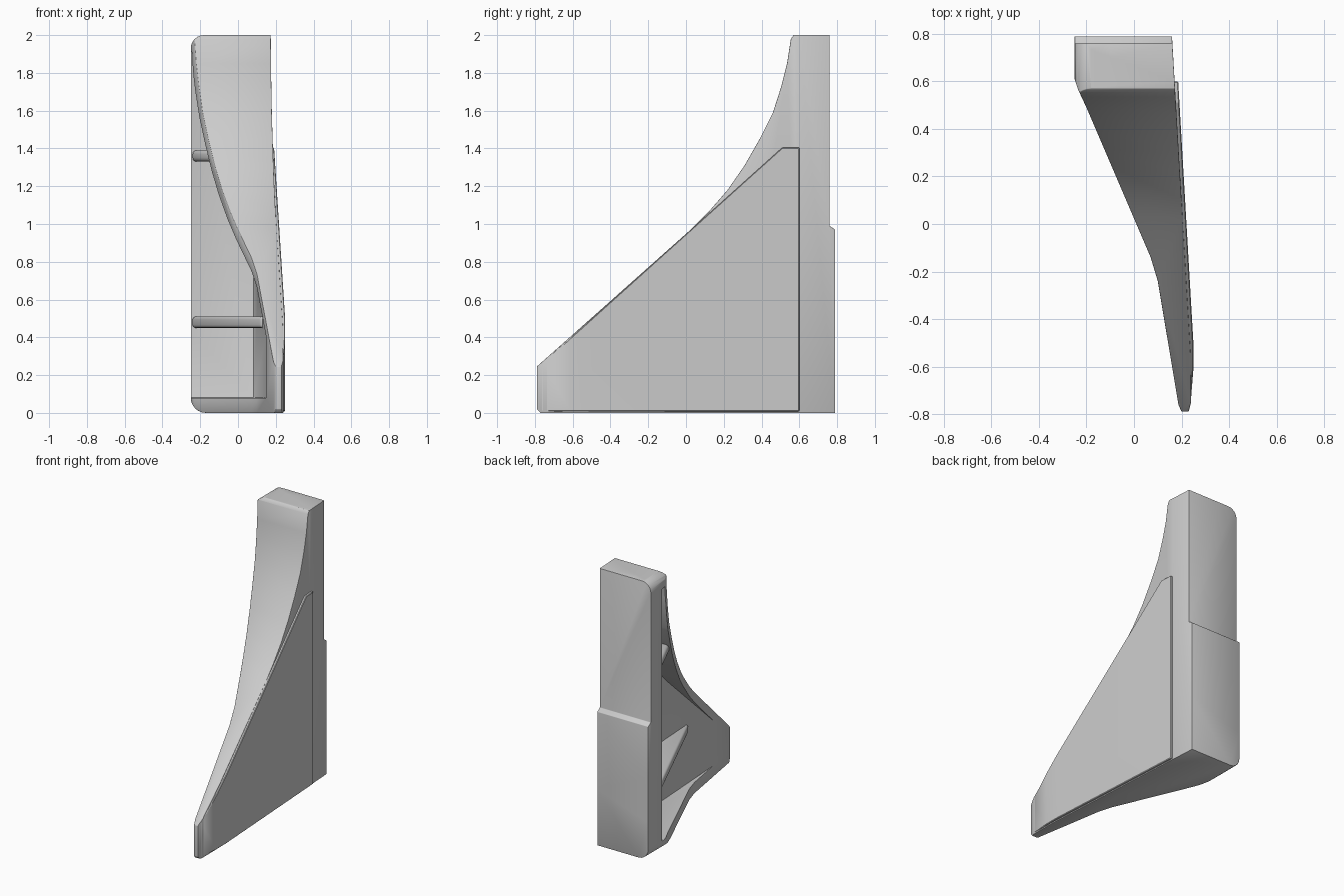
import bpy, bmesh
from math import radians, sin, cos, pi

cube = bpy.data.objects.get("Cube")
if cube:
    bpy.data.objects.remove(cube, do_unlink=True)

grey = bpy.data.materials.new("light_grey")
grey.use_nodes = True
colour = (0.6, 0.6, 0.6, 1)
grey.diffuse_color = colour
grey.node_tree.nodes["Principled BSDF"].inputs["Base Color"].default_value = colour


def prism(name, outline, axis, low, high):
    """Extrude a closed 2D outline along the given axis."""
    place = {"x": lambda a, b, d: (d, a, b),
             "y": lambda a, b, d: (a, d, b),
             "z": lambda a, b, d: (a, b, d)}[axis]
    bm = bmesh.new()
    face = bm.faces.new([bm.verts.new(place(a, b, low)) for a, b in outline])
    moved = bmesh.ops.extrude_face_region(bm, geom=[face])["geom"]
    shift = place(0, 0, high - low)
    bmesh.ops.translate(bm, vec=shift, verts=[v for v in moved if isinstance(v, bmesh.types.BMVert)])
    bmesh.ops.recalc_face_normals(bm, faces=bm.faces)
    mesh = bpy.data.meshes.new(name)
    bm.to_mesh(mesh)
    bm.free()
    mesh.materials.append(grey)
    obj = bpy.data.objects.new(name, mesh)
    bpy.context.collection.objects.link(obj)
    return obj


def activate(obj):
    bpy.ops.object.select_all(action="DESELECT")
    obj.select_set(True)
    bpy.context.view_layer.objects.active = obj


def combine(obj, tool, operation):
    mod = obj.modifiers.new("combine", "BOOLEAN")
    mod.object, mod.operation, mod.solver = tool, operation, "EXACT"
    activate(obj)
    bpy.ops.object.modifier_apply(modifier=mod.name)
    bpy.data.objects.remove(tool, do_unlink=True)


def finish(obj, width, segments=2):
    mod = obj.modifiers.new("soft_edges", "BEVEL")
    mod.width, mod.segments = width, segments
    mod.limit_method, mod.angle_limit = "ANGLE", radians(35)
    activate(obj)
    bpy.ops.object.modifier_apply(modifier=mod.name)
    bpy.ops.object.shade_smooth_by_angle(angle=radians(35))


def arc(cx, cz, radius, start, steps=6):
    angles = [radians(start) + pi / 2 * i / steps for i in range(steps + 1)]
    return [(cx + radius * cos(a), cz + radius * sin(a)) for a in angles]


# Body: plan, side and front outlines intersected
plan = [(0.16, 0.79), (-0.25, 0.79), (-0.25, 0.61), (-0.235, 0.565), (-0.2, 0.49),
        (0.07, -0.14), (0.1, -0.24), (0.187, -0.76), (0.2, -0.79), (0.23, -0.79),
        (0.24, -0.75), (0.238, -0.55), (0.171, 0.6)]
side = [(0.79, 0), (-0.77, 0), (-0.79, 0.02), (-0.79, 0.245), (0.03, 0.975),
        (0.12, 1.065), (0.22, 1.18), (0.31, 1.31), (0.39, 1.45), (0.46, 1.59),
        (0.505, 1.73), (0.535, 1.85), (0.555, 1.98), (0.57, 2), (0.76, 2),
        (0.76, 0.99), (0.79, 0.97)]
front = [(0.4, 0), (0.4, 2)] + arc(-0.18, 1.93, 0.07, 90) + arc(-0.17, 0.08, 0.08, 180)
body = prism("bracket_body", plan, "z", -0.1, 2.1)
combine(body, prism("side_outline", side, "x", -1, 1), "INTERSECT")
combine(body, prism("front_outline", front, "y", -1, 1), "INTERSECT")

# Hollow, open on one side, leaving a web, back wall and rim
inner = [(0.63, 0.08), (-0.7, 0.08), (-0.7, 0.25), (0.05, 0.92), (0.15, 1.02),
         (0.26, 1.15), (0.35, 1.28), (0.43, 1.42), (0.5, 1.56), (0.55, 1.71),
         (0.58, 1.83), (0.59, 1.91), (0.63, 1.91)]
hollow = prism("hollow", [(-1, 1), (0.061, 1), (0.164, -0.8), (-1, -0.8)], "z", -0.1, 2.1)
combine(hollow, prism("inner_outline", inner, "x", -2, 1), "INTERSECT")
combine(body, hollow, "DIFFERENCE")
finish(body, 0.012)

# Raised panel on the closed side
panel = prism("outer_panel", [(0.186, 0.6), (0.25, -0.5), (0.25, -0.61), (0.238, -0.76),
                              (0.22, -0.785), (0.2, -0.75), (0.2, -0.5), (0.14, 0.6)],
              "z", -0.1, 2.1)
combine(panel, prism("panel_outline", [(0.6, 0.008), (-0.786, 0.008), (-0.786, 0.24),
                                       (0.51, 1.405), (0.6, 1.405)], "x", -1, 1), "INTERSECT")
finish(panel, 0.004, 1)

# Horizontal ribs inside the hollow
ribs = {"lower_rib": (0.45, [(-0.24, 0.68), (-0.24, 0.62), (0.12, -0.2), (0.15, -0.2), (0.1, 0.68)]),
        "upper_rib": (1.33, [(-0.24, 0.68), (-0.24, 0.62), (-0.135, 0.38), (0.12, 0.38), (0.1, 0.68)])}
for name, (height, outline) in ribs.items():
    finish(prism(name, outline, "z", height, height + 0.06), 0.02, 3)
